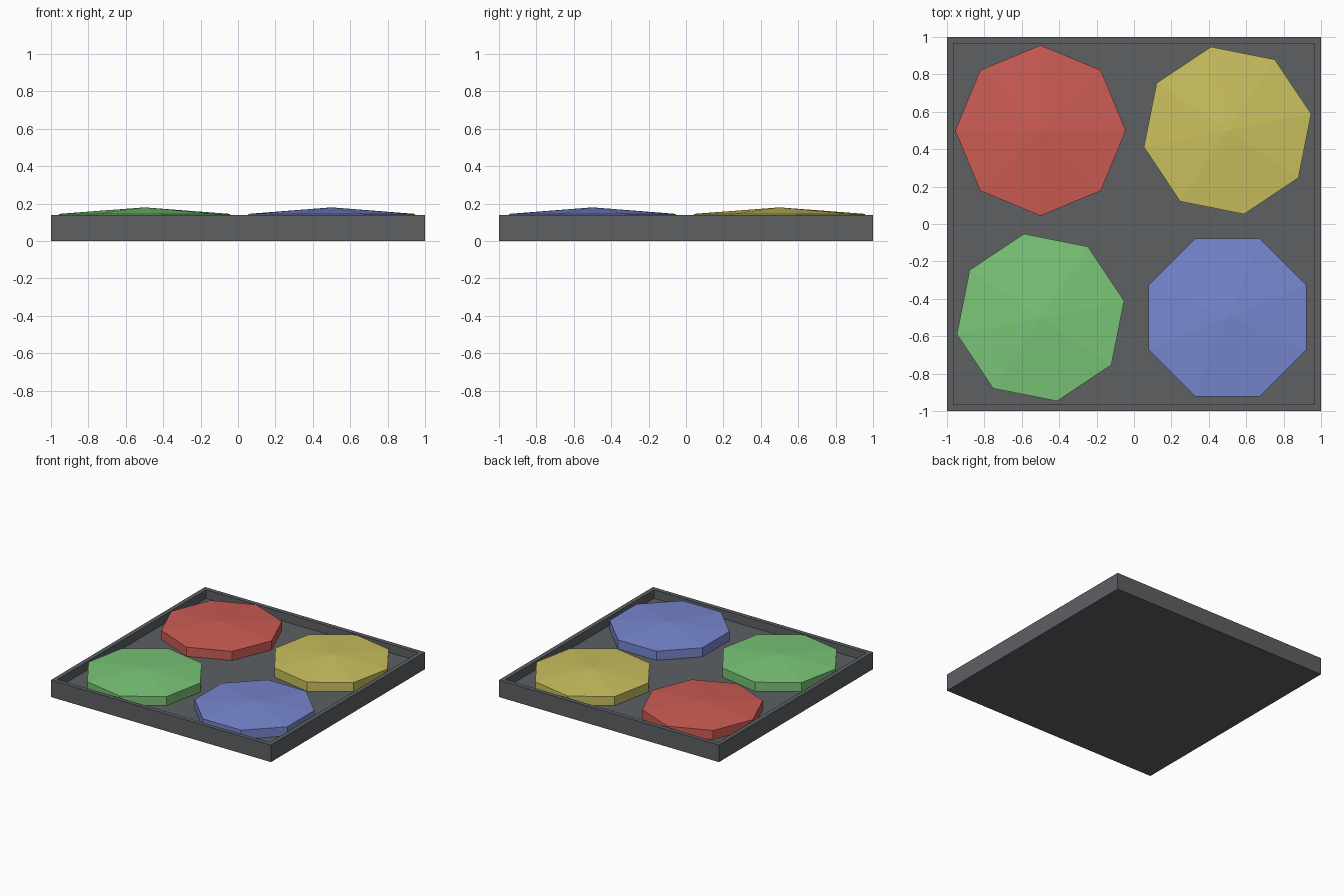
import bpy, bmesh, math
from mathutils import Matrix

if "Cube" in bpy.data.objects:
    bpy.data.objects.remove(bpy.data.objects["Cube"])


def material(name, rgb):
    m = bpy.data.materials.new(name)
    m.diffuse_color = (*rgb, 1.0)
    m.use_nodes = True
    m.node_tree.nodes["Principled BSDF"].inputs["Base Color"].default_value = m.diffuse_color
    return m


def finish(bm, name, mat):
    bmesh.ops.recalc_face_normals(bm, faces=bm.faces[:])
    mesh = bpy.data.meshes.new(name)
    bm.to_mesh(mesh)
    bm.free()
    mesh.materials.append(mat)
    ob = bpy.data.objects.new(name, mesh)
    bpy.context.collection.objects.link(ob)
    return ob


TRAY_H, WALL, FLOOR = 0.14, 0.05, 0.07
RADIUS, RIM, PEAK = 0.456, 0.145, 0.18

# Square tray: a slab with its top inset and pushed down
bm = bmesh.new()
bmesh.ops.create_cube(bm, size=1, matrix=Matrix.Translation((0, 0, TRAY_H / 2))
                      @ Matrix.Diagonal((2, 2, TRAY_H, 1)))
bm.faces.ensure_lookup_table()
bm.normal_update()
top = max(bm.faces, key=lambda f: f.calc_center_median().z)
bmesh.ops.inset_region(bm, faces=[top], thickness=WALL)
# Separate the recess walls from the rim by extruding the floor down
ext = bmesh.ops.extrude_discrete_faces(bm, faces=[top])
for v in ext["faces"][0].verts:
    v.co.z = FLOOR
finish(bm, "tray", material("dark grey", (0.109, 0.117, 0.124)))


# Octagonal button with straight sides and a shallow pointed top
def button(name, mat, x, y, turn):
    bm = bmesh.new()
    rings = []
    for z in (FLOOR, RIM):
        rings.append([bm.verts.new((x + RADIUS * math.cos(a), y + RADIUS * math.sin(a), z))
                      for a in (math.radians(turn + 45 * i) for i in range(8))])
    low, high = rings
    peak = bm.verts.new((x, y, PEAK))
    bm.faces.new(low[::-1])
    for i in range(8):
        j = (i + 1) % 8
        bm.faces.new((low[i], low[j], high[j], high[i]))
        bm.faces.new((high[i], high[j], peak))
    finish(bm, name, mat)


button("red_button", material("red", (0.61, 0.107, 0.089)), -0.5, 0.5, 0)
button("yellow_button", material("yellow", (0.591, 0.533, 0.112)), 0.5, 0.5, 11.25)
button("green_button", material("green", (0.195, 0.565, 0.188)), -0.5, -0.5, 11.25)
button("blue_button", material("blue", (0.188, 0.242, 0.631)), 0.5, -0.5, 22.5)
